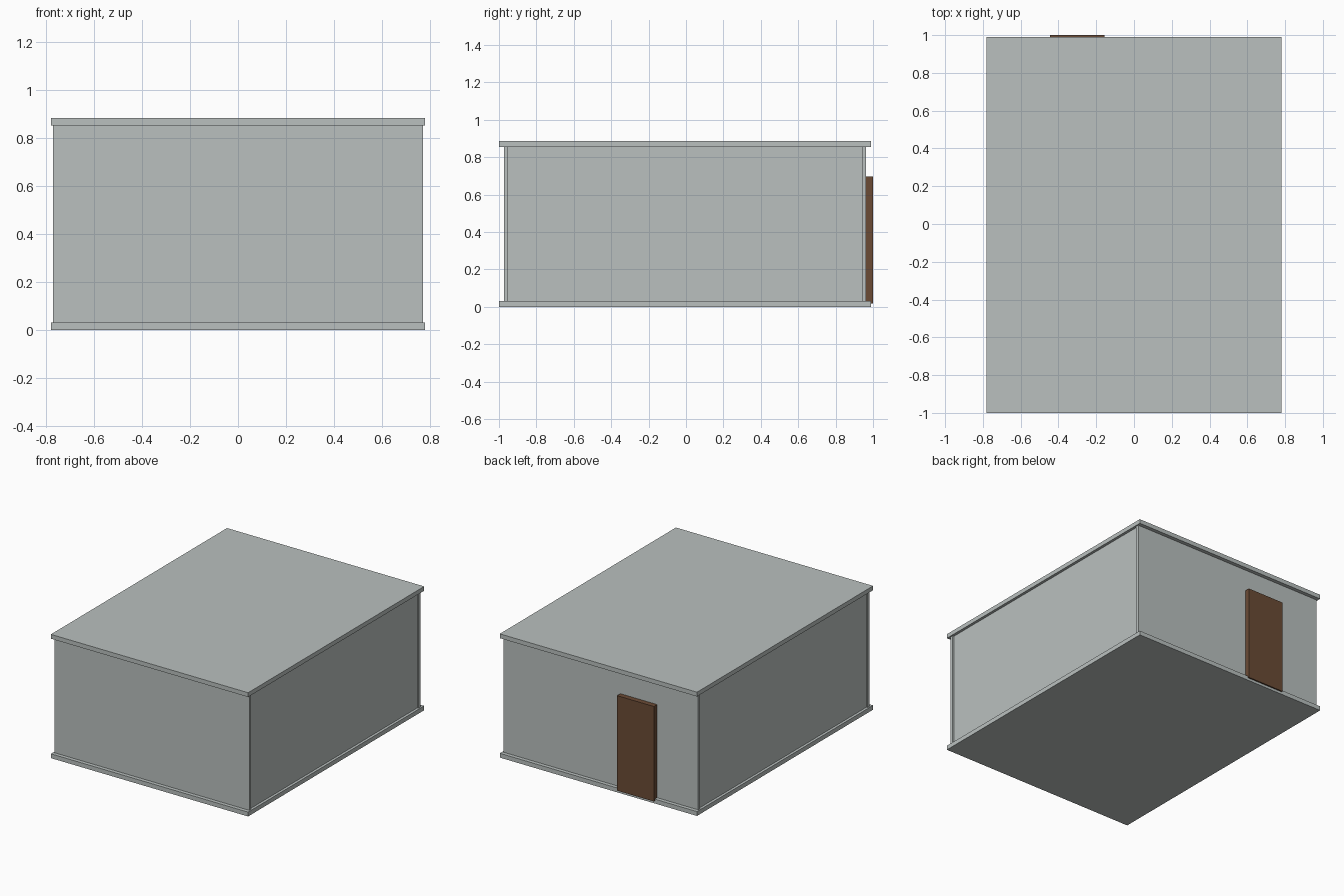
import bpy

cube = bpy.data.objects.get("Cube")
if cube:
    bpy.data.objects.remove(cube, do_unlink=True)


def make_material(name, colour):
    mat = bpy.data.materials.new(name)
    mat.use_nodes = True
    mat.diffuse_color = colour
    mat.node_tree.nodes["Principled BSDF"].inputs["Base Color"].default_value = colour
    return mat


def box(name, mat, x, y, z):
    """Flat-sided box from (low, high) limits on each axis."""
    limits = (x, y, z)
    bpy.ops.mesh.primitive_cube_add(size=1, location=[(a + b) / 2 for a, b in limits])
    obj = bpy.context.object
    obj.name = name
    obj.scale = [b - a for a, b in limits]
    bpy.ops.object.transform_apply(location=False, rotation=False, scale=True)
    obj.data.materials.append(mat)
    return obj


concrete = make_material("pale grey concrete", (0.49, 0.53, 0.52, 1))
wood = make_material("brown wood", (0.145, 0.07, 0.036, 1))

# Floor and roof slabs overhang the walls
SLAB_X = (-0.78, 0.78)
SLAB_Y = (-1.0, 0.99)
box("floor_slab", concrete, SLAB_X, SLAB_Y, (0, 0.031))
box("roof_slab", concrete, SLAB_X, SLAB_Y, (0.854, 0.885))

# End walls cover the ends of the slightly recessed side walls
WALL_Z = (0.02, 0.87)
END_X = (-0.771, 0.771)
box("front_wall", concrete, END_X, (-0.973, -0.952), WALL_Z)
box("back_wall", concrete, END_X, (0.941, 0.963), WALL_Z)
for side, sign in (("left", 1), ("right", -1)):
    x = sorted((sign * 0.74, sign * 0.761))
    box(side + "_wall", concrete, x, (-0.953, 0.942), WALL_Z)

# Door standing proud of the back wall
box("back_door", wood, (-0.446, -0.155), (0.96, 1.0), (0.018, 0.697))
